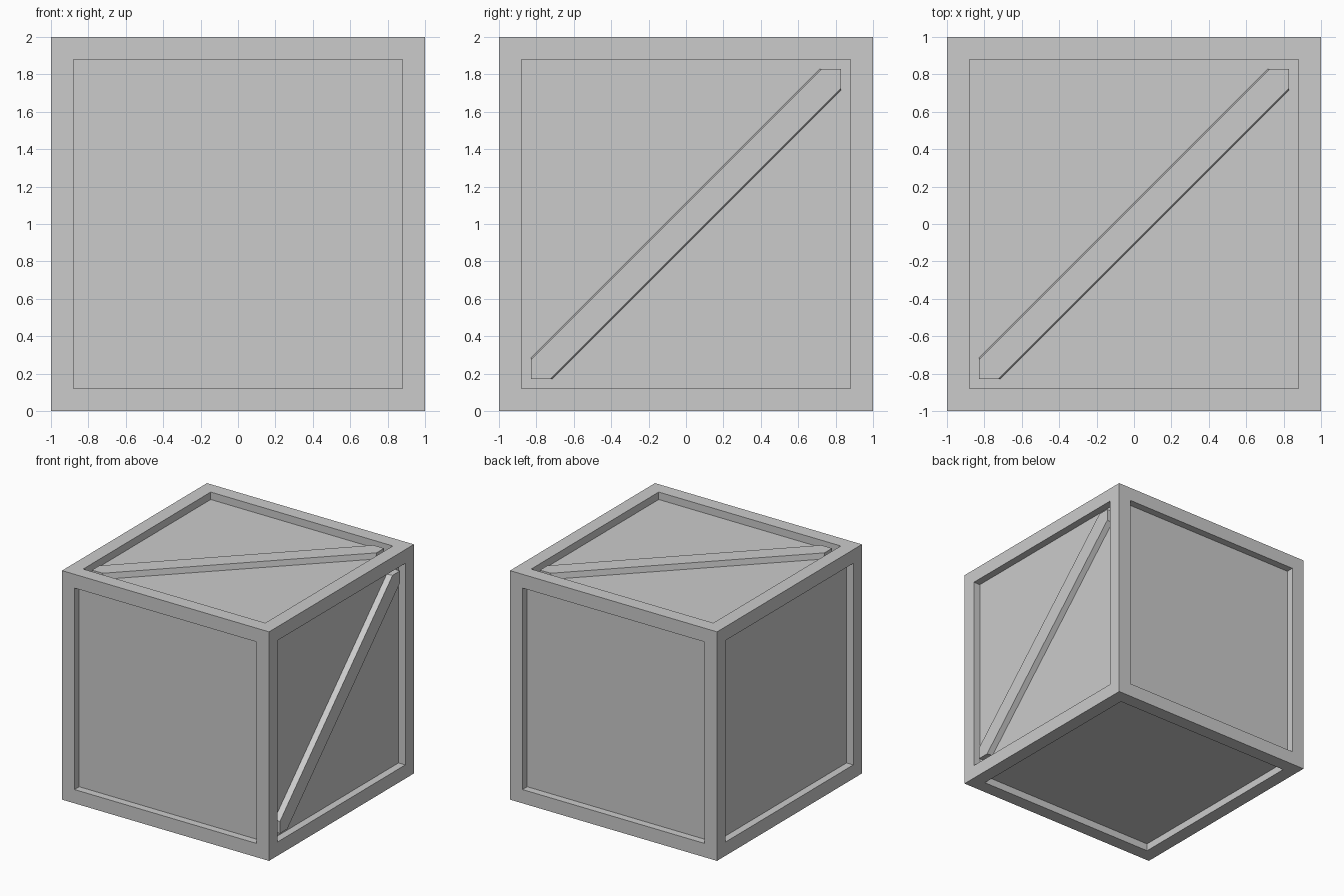
import bpy, bmesh
from math import sqrt
from mathutils import Vector

cube = bpy.data.objects.get("Cube")
if cube:
    bpy.data.objects.remove(cube, do_unlink=True)

OPENING = 0.83   # half size of each framed opening
DEPTH = 0.065    # how far the panels sit behind the frame
RISE = 0.05      # brace height above its panel

grey = bpy.data.materials.new("plain_grey")
grey.use_nodes = True
grey.diffuse_color = (0.6, 0.6, 0.6, 1)
grey.node_tree.nodes["Principled BSDF"].inputs["Base Color"].default_value = grey.diffuse_color


def finish(bm, name):
    bmesh.ops.recalc_face_normals(bm, faces=bm.faces)
    mesh = bpy.data.meshes.new(name)
    bm.to_mesh(mesh)
    bm.free()
    mesh.materials.append(grey)
    obj = bpy.data.objects.new(name, mesh)
    obj.location.z = 1
    bpy.context.collection.objects.link(obj)


# Crate body: a cube whose six faces are inset and pushed inward
bm = bmesh.new()
bmesh.ops.create_cube(bm, size=2)
for face in list(bm.faces):
    inward = -face.normal.copy() * DEPTH
    bmesh.ops.inset_individual(bm, faces=[face], thickness=1 - OPENING)
    panel = bmesh.ops.extrude_discrete_faces(bm, faces=[face])["faces"][0]
    bmesh.ops.translate(bm, verts=panel.verts, vec=inward)
finish(bm, "crate_body")


def brace(name, u, v):
    """Diagonal tapered plank across the panel spanned by axes u and v."""
    u, v = Vector(u), Vector(v)
    n = u.cross(v)
    bm = bmesh.new()
    loops = []
    for height, half in ((1 - DEPTH, 0.081), (1 - DEPTH + RISE, 0.073)):
        c = half * sqrt(2)
        k = OPENING
        # hexagon: a diagonal strip clipped by the square opening
        outline = [(-k, -k), (c - k, -k), (k, k - c), (k, k), (k - c, k), (-k, c - k)]
        loops.append([bm.verts.new(u * a + v * b + n * height) for a, b in outline])
    low, high = loops
    bm.faces.new(low)
    bm.faces.new(high)
    for i in range(6):
        j = (i + 1) % 6
        bm.faces.new((low[i], low[j], high[j], high[i]))
    finish(bm, name)


# Braces on the lid and on one side
brace("top_brace", (1, 0, 0), (0, 1, 0))
brace("side_brace", (0, 1, 0), (0, 0, 1))
